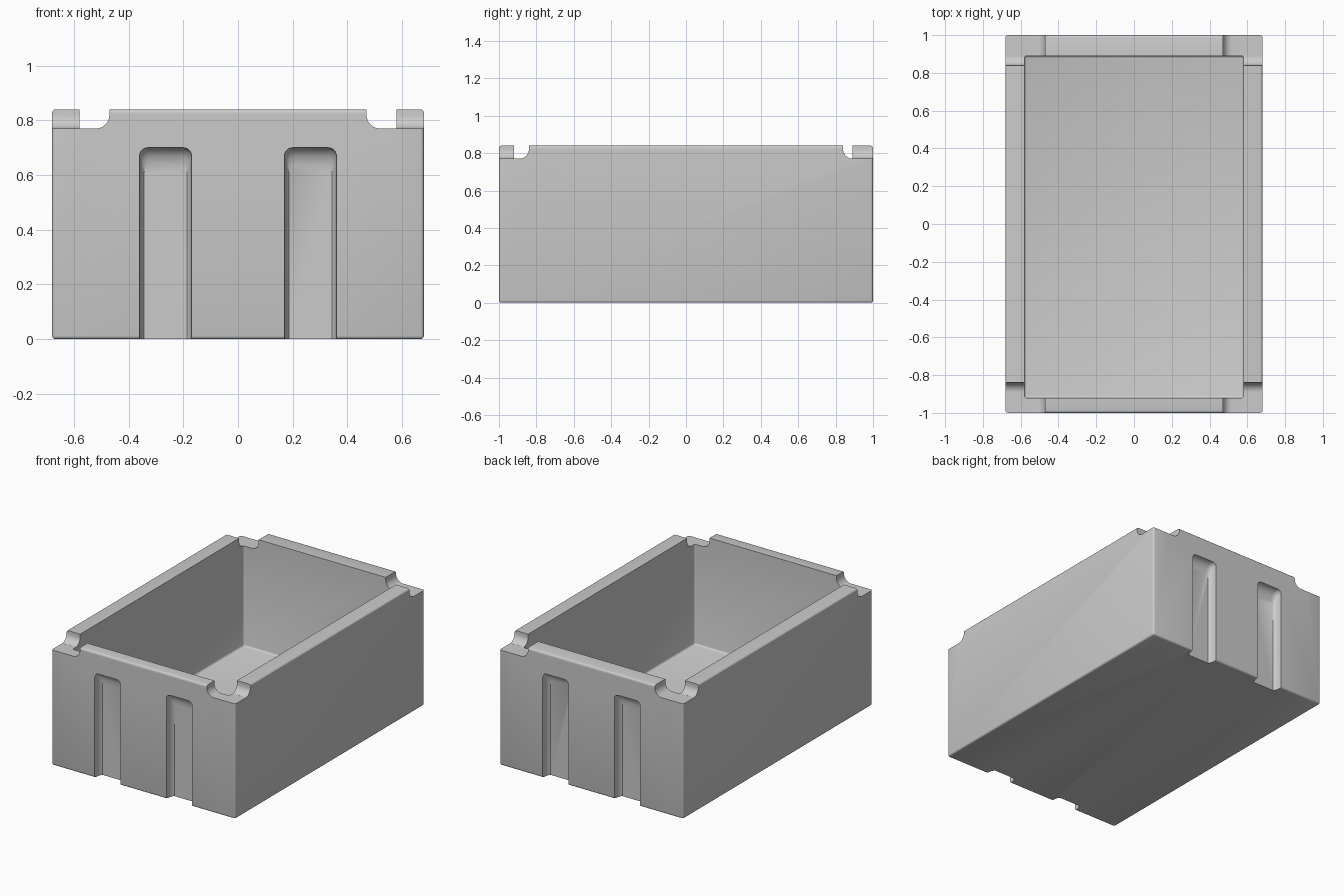
import bpy, bmesh, math
from mathutils import Vector

default = bpy.data.objects.get("Cube")
if default:
    bpy.data.objects.remove(default, do_unlink=True)

W, D, H = 0.68, 1.0, 0.84        # half width, half depth, height
NOTCH_Z, FILLET = 0.77, 0.05


def finish(name, bm):
    bmesh.ops.recalc_face_normals(bm, faces=bm.faces)
    mesh = bpy.data.meshes.new(name)
    bm.to_mesh(mesh)
    bm.free()
    obj = bpy.data.objects.new(name, mesh)
    bpy.context.collection.objects.link(obj)
    return obj


def box(name, lo, hi, bevel):
    bm = bmesh.new()
    bmesh.ops.create_cube(bm, size=1)
    lo, hi = Vector(lo), Vector(hi)
    for v in bm.verts:
        v.co = (lo + hi) / 2 + v.co * (hi - lo)
    bmesh.ops.bevel(bm, geom=bm.edges[:], offset=bevel, segments=3,
                    profile=0.5, affect='EDGES')
    return finish(name, bm)


def loft(name, loops):
    """Closed solid through matching loops of points."""
    bm = bmesh.new()
    rings = [[bm.verts.new(p) for p in loop] for loop in loops]
    for a, b in zip(rings, rings[1:]):
        for i in range(len(a)):
            j = (i + 1) % len(a)
            bm.faces.new((a[i], a[j], b[j], b[i]))
    bm.faces.new(rings[0])
    bm.faces.new(rings[-1])
    return finish(name, bm)


def notch_profile(start):
    """Notch outline: straight side, concave fillet, flat bottom."""
    arc = []
    for i in range(9):
        t = math.pi / 2 * i / 8
        arc.append((start + FILLET * (1 - math.cos(t)),
                    NOTCH_Z + FILLET * (1 - math.sin(t))))
    return [(start, 1.0)] + arc + [(1.2, NOTCH_Z), (1.2, 1.0)]


def groove_outline(half, top, radius):
    """Upright slot outline with rounded top corners."""
    pts = [(-half, -0.1)]
    for sign, angles in ((-1, range(0, 7)), (1, range(6, -1, -1))):
        for i in angles:
            t = math.pi / 2 * i / 6
            pts.append((sign * (half - radius + radius * math.cos(t)),
                        top - radius + radius * math.sin(t)))
    return pts + [(half, -0.1)]


def carve(target, cutter):
    cutter.hide_render = True
    mod = target.modifiers.new("carve", 'BOOLEAN')
    mod.operation, mod.solver, mod.object = 'DIFFERENCE', 'EXACT', cutter
    bpy.context.view_layer.objects.active = target
    bpy.ops.object.modifier_apply(modifier=mod.name)
    bpy.data.objects.remove(cutter, do_unlink=True)


# Outer shell and open cavity
bin_body = box("open_bin", (-W, -D, 0), (W, D, H), 0.012)
carve(bin_body, box("cavity", (-0.58, -0.92, 0.10), (0.58, 0.89, 1.2), 0.012))

# Corner notches in the end walls and in the side walls
for sx in (-1, 1):
    for sy in (-1, 1):
        end_profile, side_profile = notch_profile(0.47), notch_profile(0.84)
        carve(bin_body, loft("end_notch", [
            [(sx * u, sy * y, z) for u, z in end_profile] for y in (0.888, 1.2)]))
        carve(bin_body, loft("side_notch", [
            [(x * sx, sy * u, z) for u, z in side_profile] for x in (0.56, 1.2)]))

# Two upright grooves in each end wall, rounded towards the back
for sy in (-1, 1):
    for cx in (-0.265, 0.265):
        loops = []
        for y, half, top in ((1.1, 0.095, 0.70), (0.985, 0.095, 0.70),
                             (0.965, 0.092, 0.69), (0.95, 0.086, 0.67),
                             (0.94, 0.078, 0.64)):
            loops.append([(cx + x, sy * y, z)
                          for x, z in groove_outline(half, top, 0.03)])
        carve(bin_body, loft("groove", loops))

# Smooth shading with crisp edges
bpy.ops.object.select_all(action='DESELECT')
bin_body.select_set(True)
bpy.context.view_layer.objects.active = bin_body
bpy.ops.object.shade_smooth_by_angle(angle=math.radians(35))
